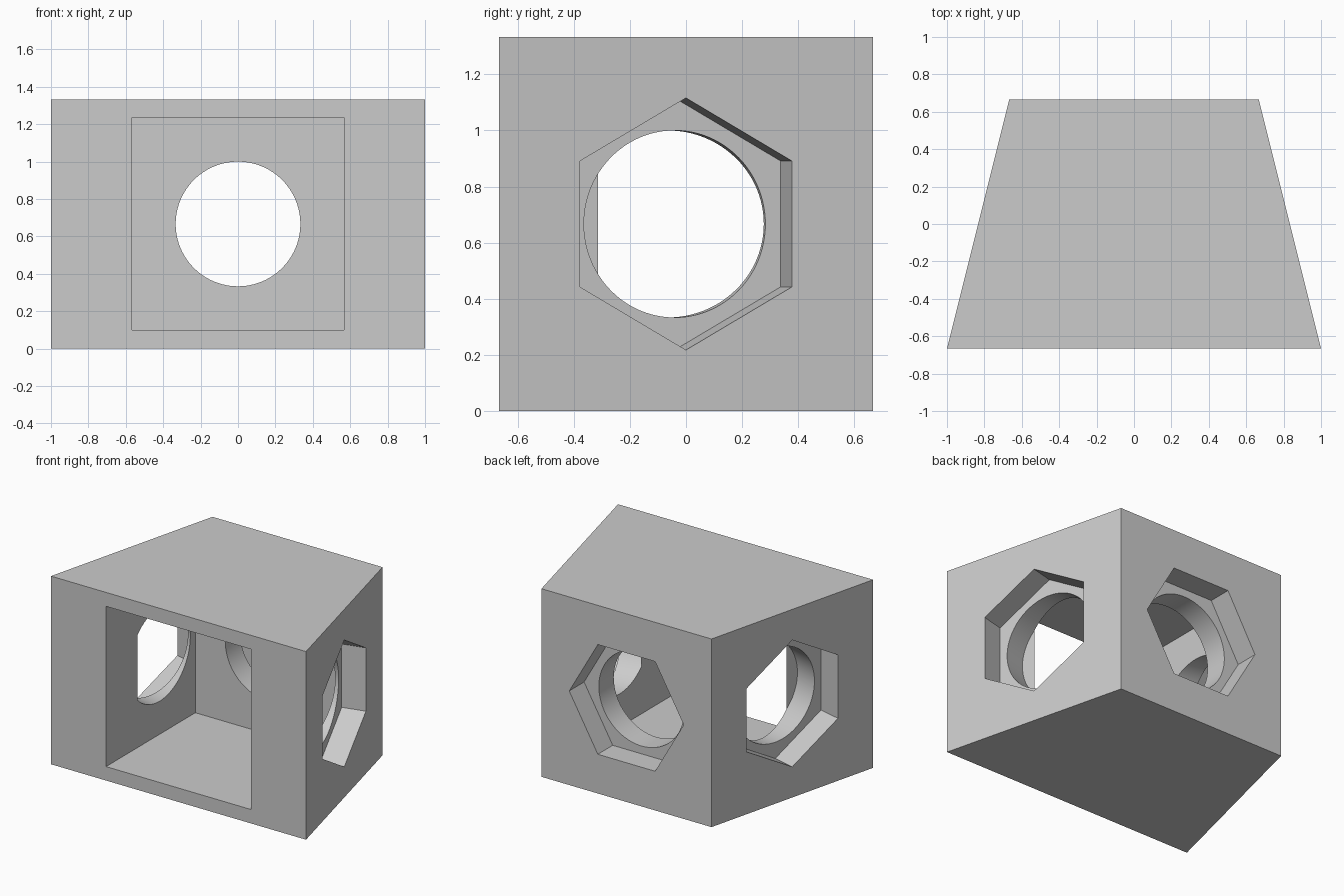
import bpy, bmesh, math
from mathutils import Vector

cube = bpy.data.objects.get("Cube")
if cube:
    bpy.data.objects.remove(cube, do_unlink=True)

UP = Vector((0, 0, 1))
HALF = 2 / 3          # half the block depth and half its height
MID = Vector((0, 0, HALF))

grey = bpy.data.materials.new("plain grey")
grey.use_nodes = True
colour = (0.6, 0.6, 0.6, 1)
grey.diffuse_color = colour
grey.node_tree.nodes["Principled BSDF"].inputs["Base Color"].default_value = colour


def prism(name, profile, sweep):
    """Closed solid made by sweeping a flat outline along a vector."""
    bm = bmesh.new()
    base = bm.faces.new([bm.verts.new(p) for p in profile])
    swept = bmesh.ops.extrude_face_region(bm, geom=[base], use_keep_orig=True)
    top = [g for g in swept["geom"] if isinstance(g, bmesh.types.BMVert)]
    bmesh.ops.translate(bm, verts=top, vec=sweep)
    bmesh.ops.recalc_face_normals(bm, faces=bm.faces[:])
    mesh = bpy.data.meshes.new(name)
    bm.to_mesh(mesh)
    bm.free()
    mesh.materials.append(grey)
    obj = bpy.data.objects.new(name, mesh)
    bpy.context.collection.objects.link(obj)
    return obj


def port_cutter(name, centre, normal, radius, sides, phase, depth):
    """Regular prism sunk into a wall to the given depth."""
    outside = 0.1
    across = UP.cross(normal)
    ring = []
    for i in range(sides):
        a = phase + math.tau * i / sides
        ring.append(centre + normal * outside
                    + radius * (across * math.cos(a) + UP * math.sin(a)))
    return prism(name, ring, -normal * (depth + outside))


# Tapered block, wider at the front
outline = [(-1, -HALF, 0), (1, -HALF, 0), (HALF, HALF, 0), (-HALF, HALF, 0)]
block = prism("tapered_housing", outline, UP * 2 * HALF)

# Square chamber open at the front
w = 0.568
mouth = [(sx * w, -HALF - 0.1, HALF + sz * w)
         for sx, sz in ((-1, -1), (1, -1), (1, 1), (-1, 1))]
cutters = [prism("chamber_cutter", mouth, Vector((0, 1.1, 0)))]

# Hexagonal recess with a round bore on each side and on the back
slant = Vector((4, 1, 0)).normalized()
ports = [
    ("left", MID + Vector((5 / 6, 0, 0)), slant, math.pi / 2, 1 / 3),
    ("right", MID - Vector((5 / 6, 0, 0)),
     Vector((-slant.x, slant.y, 0)), math.pi / 2, 1 / 3),
    ("back", MID + Vector((0, HALF, 0)), Vector((0, 1, 0)), 0, 0.4),
]
for side, centre, normal, phase, depth in ports:
    cutters.append(port_cutter(side + "_recess_cutter", centre, normal,
                               0.449, 6, phase, 1 / 6))
    cutters.append(port_cutter(side + "_bore_cutter", centre, normal,
                               1 / 3, 96, 0, depth))

for cutter in cutters:
    cutter.hide_render = True
    mod = block.modifiers.new(cutter.name, "BOOLEAN")
    mod.operation = "DIFFERENCE"
    mod.solver = "EXACT"
    mod.object = cutter

# Bake the cuts, then drop the cutters
bpy.context.view_layer.update()
evaluated = block.evaluated_get(bpy.context.evaluated_depsgraph_get())
baked = bpy.data.meshes.new_from_object(evaluated)
block.modifiers.clear()
block.data = baked
baked.name = "tapered_housing"
for cutter in cutters:
    bpy.data.objects.remove(cutter, do_unlink=True)

# Smooth bores, crisp edges
bpy.ops.object.select_all(action="DESELECT")
block.select_set(True)
bpy.context.view_layer.objects.active = block
bpy.ops.object.shade_smooth_by_angle(angle=math.radians(25))
